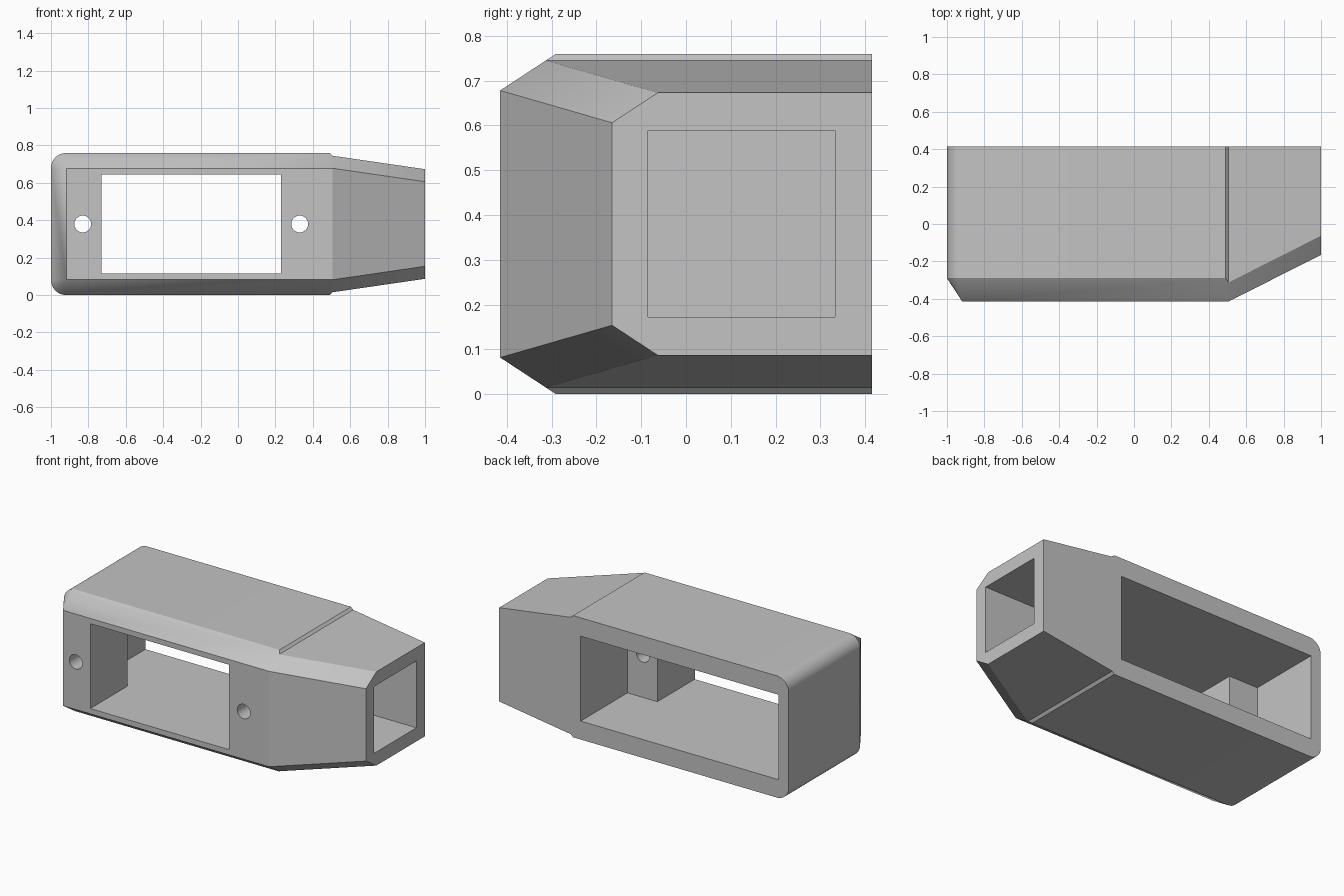
import bpy, bmesh, math
from mathutils import Matrix

if "Cube" in bpy.data.objects:
    bpy.data.objects.remove(bpy.data.objects["Cube"])

grey = bpy.data.materials.new("light grey")
grey.use_nodes = True
colour = (0.55, 0.55, 0.55, 1)
grey.diffuse_color = colour
grey.node_tree.nodes["Principled BSDF"].inputs["Base Color"].default_value = colour

BACK, FRONT, SHOULDER = 0.415, -0.415, -0.29
HEIGHT, MID, RADIUS, STEP, JOINT = 0.76, 0.38, 0.082, 0.015, 0.505
WALL_INNER = -0.047


def make_object(name, bm):
    bmesh.ops.recalc_face_normals(bm, faces=bm.faces)
    mesh = bpy.data.meshes.new(name)
    bm.to_mesh(mesh)
    bm.free()
    mesh.materials.append(grey)
    obj = bpy.data.objects.new(name, mesh)
    bpy.context.collection.objects.link(obj)
    return obj


def box_cutter(name, low, high):
    bm = bmesh.new()
    size = [b - a for a, b in zip(low, high)]
    centre = [(a + b) / 2 for a, b in zip(low, high)]
    bmesh.ops.create_cube(bm, size=1, matrix=Matrix.Translation(centre) @ Matrix.Diagonal((*size, 1)))
    return make_object(name, bm)


def hole_cutter(name, x):
    bm = bmesh.new()
    bmesh.ops.create_cone(bm, cap_ends=True, segments=32, radius1=0.045, radius2=0.045, depth=0.7,
                          matrix=Matrix.Translation((x, -0.25, MID)) @ Matrix.Rotation(math.pi / 2, 4, "X"))
    return make_object(name, bm)


# Upper half of the main body, mirrored about mid height
slope = RADIUS / (SHOULDER - FRONT)
upper = []
for i in range(13):
    a = math.pi / 2 * i / 12
    x, z = -1 + RADIUS * (1 - math.cos(a)), HEIGHT - RADIUS * (1 - math.sin(a))
    upper += [(x, BACK, z), (x, SHOULDER, z)]
upper += [(-1 + RADIUS, FRONT, HEIGHT - RADIUS), (JOINT, FRONT, HEIGHT - RADIUS)]
upper += [(JOINT - STEP, y, HEIGHT) for y in (BACK, SHOULDER)]
upper += [(JOINT, y, HEIGHT - STEP) for y in (BACK, SHOULDER - STEP / slope)]

bm = bmesh.new()
for x, y, z in upper:
    bm.verts.new((x, y, z))
    bm.verts.new((x, y, HEIGHT - z))
bmesh.ops.convex_hull(bm, input=bm.verts)
bmesh.ops.dissolve_limit(bm, angle_limit=math.radians(0.5), verts=bm.verts, edges=bm.edges)
bmesh.ops.recalc_face_normals(bm, faces=bm.faces)

# Tapered nose drawn out of the joint face
joint = max(bm.faces, key=lambda f: f.normal.x)
nose = bmesh.ops.extrude_face_region(bm, geom=[joint])["geom"]
for v in [g for g in nose if isinstance(g, bmesh.types.BMVert)]:
    v.co.x = 1
    v.co.y += 0.25 if v.co.y < 0 else 0
    v.co.z += 0.072 if v.co.z < MID else -0.072
if joint.is_valid:
    bmesh.ops.delete(bm, geom=[joint], context="FACES_ONLY")
housing = make_object("housing", bm)

# Rear cavity, front window, nose socket and screw holes
cutters = [
    box_cutter("rear_cavity", (-0.93, WALL_INNER, 0.115), (0.437, 0.6, 0.645)),
    box_cutter("front_window", (-0.73, -0.6, 0.115), (0.23, 0.1, 0.645)),
    box_cutter("nose_socket", (0.5, -0.085, 0.172), (1.2, 0.333, 0.589)),
    hole_cutter("screw_hole_right", -0.83),
    hole_cutter("screw_hole_left", 0.33),
]
for cutter in cutters:
    mod = housing.modifiers.new(cutter.name, "BOOLEAN")
    mod.operation = "DIFFERENCE"
    mod.solver = "EXACT"
    mod.object = cutter
    cutter.hide_render = True

# Bake the cuts and drop the cutters
bpy.context.view_layer.update()
baked = bpy.data.meshes.new_from_object(housing.evaluated_get(bpy.context.evaluated_depsgraph_get()))
housing.modifiers.clear()
housing.data = baked
for cutter in cutters:
    bpy.data.objects.remove(cutter)

bpy.ops.object.select_all(action="DESELECT")
housing.select_set(True)
bpy.context.view_layer.objects.active = housing
bpy.ops.object.shade_smooth_by_angle(angle=math.radians(25))
